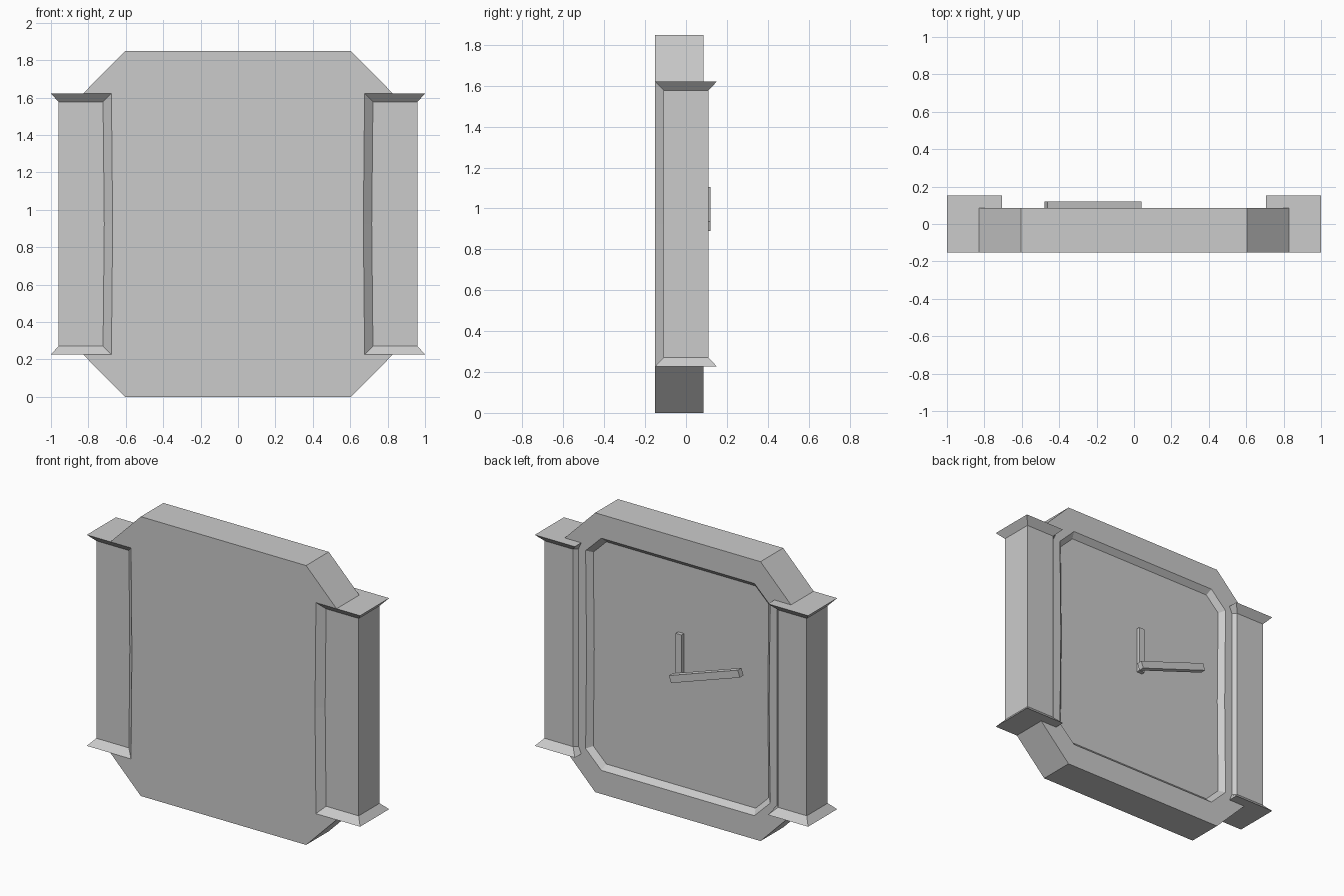
import bpy, bmesh, math
from mathutils import Matrix

if "Cube" in bpy.data.objects:
    bpy.data.objects.remove(bpy.data.objects["Cube"])

MID = 0.924   # height of the centre


def loft(name, rings):
    """Skin equal-length rings of points and cap both ends."""
    bm = bmesh.new()
    loops = [[bm.verts.new(p) for p in r] for r in rings]
    n = len(loops[0])
    for a, b in zip(loops, loops[1:]):
        for i in range(n):
            j = (i + 1) % n
            bm.faces.new((a[i], a[j], b[j], b[i]))
    bm.faces.new(loops[0])
    bm.faces.new(loops[-1])
    bmesh.ops.recalc_face_normals(bm, faces=bm.faces)
    me = bpy.data.meshes.new(name)
    bm.to_mesh(me)
    bm.free()
    ob = bpy.data.objects.new(name, me)
    bpy.context.collection.objects.link(ob)
    return ob


def outline(y, top_x, top_h, corner_x, corner_h, side_x, side_h, mid_x):
    """Symmetric chamfered outline; the side points allow a notch."""
    quarter = [(top_x, top_h), (corner_x, corner_h), (side_x, side_h)]
    half = [(x, -h) for x, h in quarter] + [(mid_x, 0)] + quarter[::-1]
    pts = half + [(-x, h) for x, h in reversed(half)]
    return [(x, y, MID + h) for x, h in pts]


# Case: notched front with sloped notch walls, full octagon, bevelled dial recess
loft("clock_case", [
    outline(-0.152, 0.605, 0.924, 0.828, 0.698, 0.677, 0.698, 0.67),
    outline(-0.11, 0.605, 0.924, 0.828, 0.698, 0.722, 0.698, 0.715),
    outline(-0.10, 0.605, 0.924, 0.828, 0.698, 0.828, 0.65, 0.828),
    outline(0.085, 0.605, 0.924, 0.828, 0.698, 0.828, 0.65, 0.828),
    outline(0.085, 0.56, 0.768, 0.675, 0.655, 0.675, 0.64, 0.668),
    outline(0.052, 0.546, 0.735, 0.642, 0.641, 0.642, 0.626, 0.635),
])

# Side posts: shaft flaring out at both ends, sloped on the inner back edge
cap = [(0.677, -0.152), (1, -0.152), (1, 0.152), (0.707, 0.152),
       (0.707, 0.085), (0.707, 0)]
shaft = [(0.72, -0.11), (0.96, -0.11), (0.96, 0.109), (0.75, 0.109),
         (0.727, 0.085), (0.727, 0)]
stations = [(cap, -0.698), (shaft, -0.653), (shaft, 0.653), (cap, 0.698)]
for side, label in ((1, "right"), (-1, "left")):
    loft(label + "_post",
         [[(side * x, y, MID + h) for x, y in sec] for sec, h in stations])


# Hands: thin bars turned about the dial centre
def hand(name, angle, tail, length, width, y0, y1):
    w = width / 2
    rect = [(-w, -tail), (w, -tail), (w, length), (-w, length)]
    ob = loft(name, [[(x, y, z) for x, z in rect] for y in (y0, y1)])
    ob.data.transform(Matrix.Translation((0, 0, MID))
                      @ Matrix.Rotation(math.radians(angle), 4, 'Y'))


hand("hour_hand", 0, 0.03, 0.28, 0.042, 0.045, 0.078)
hand("minute_hand", -71.3, 0.035, 0.497, 0.048, 0.082, 0.12)
